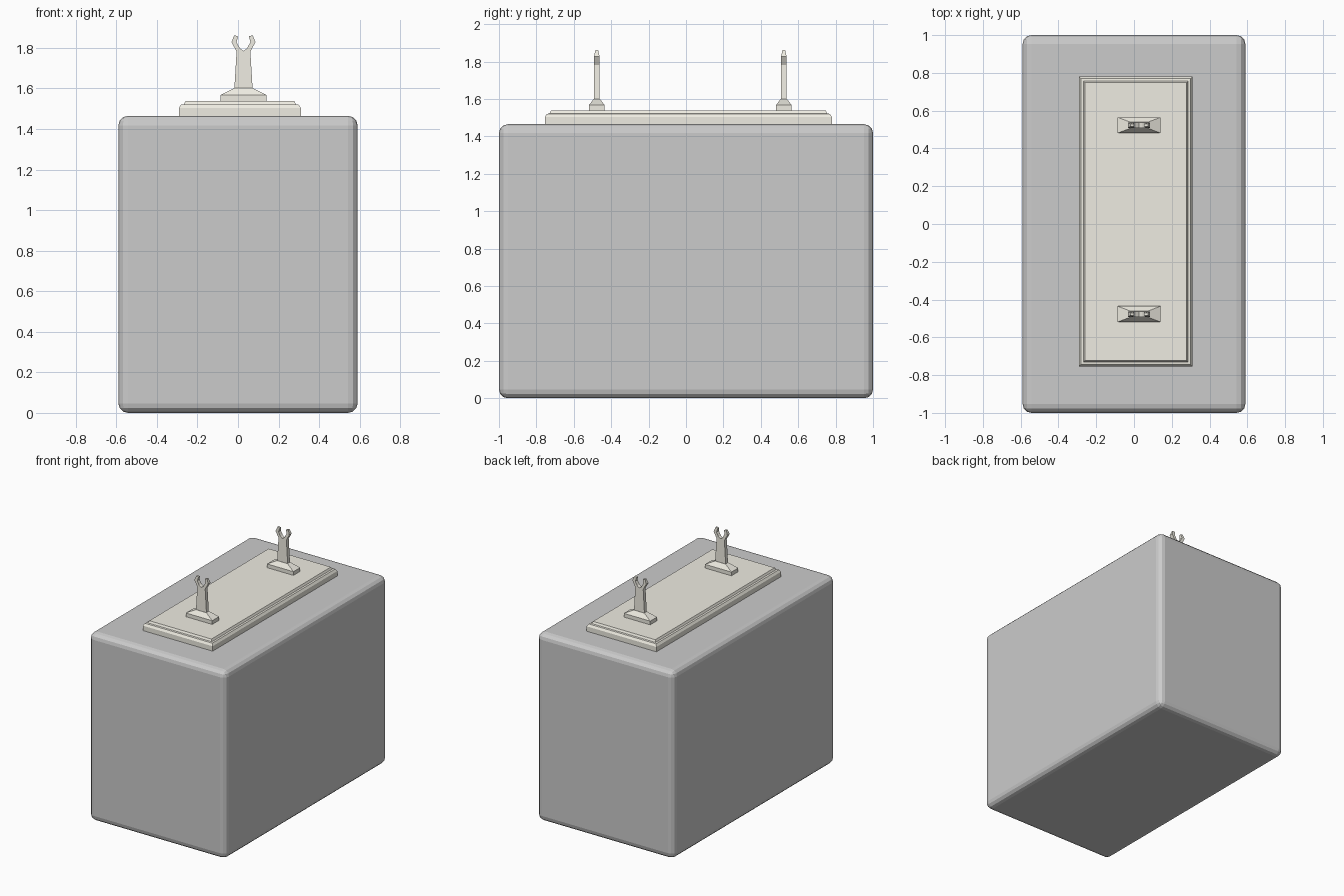
import bpy, bmesh

if "Cube" in bpy.data.objects:
    bpy.data.objects.remove(bpy.data.objects["Cube"])

TOP = 1.465            # top of the block
CX = 0.027             # x centre of the forked posts

cream = bpy.data.materials.new("cream")
cream.diffuse_color = (0.86, 0.84, 0.76, 1)
cream.use_nodes = True
cream.node_tree.nodes["Principled BSDF"].inputs["Base Color"].default_value = cream.diffuse_color


def make_object(name, bm, mat=None):
    bmesh.ops.recalc_face_normals(bm, faces=bm.faces)
    me = bpy.data.meshes.new(name)
    bm.to_mesh(me)
    bm.free()
    ob = bpy.data.objects.new(name, me)
    bpy.context.collection.objects.link(ob)
    if mat:
        me.materials.append(mat)
    return ob


def loft(name, rings, mat=None):
    """Closed solid through equally long vertex rings."""
    bm = bmesh.new()
    loops = [[bm.verts.new(p) for p in ring] for ring in rings]
    n = len(loops[0])
    for a, b in zip(loops, loops[1:]):
        for i in range(n):
            j = (i + 1) % n
            bm.faces.new((a[i], a[j], b[j], b[i]))
    bm.faces.new(loops[0][::-1])
    bm.faces.new(loops[-1])
    return make_object(name, bm, mat)


def rect(cx, cy, hx, hy, z):
    return [(cx + sx * hx, cy + sy * hy, z)
            for sx, sy in ((-1, -1), (1, -1), (1, 1), (-1, 1))]


# Large block with rounded edges
bm = bmesh.new()
bmesh.ops.create_cube(bm, size=1)
for v in bm.verts:
    v.co = (v.co.x * 1.18, v.co.y * 2, (v.co.z + 0.5) * TOP)
bmesh.ops.bevel(bm, geom=bm.edges[:], offset=0.047, segments=3,
                profile=0.5, affect='EDGES')
make_object("block", bm)

# Stepped moulded plate: (inset, z)
steps = [(0, TOP - 0.005), (0, 1.503), (0.011, 1.52), (0.025, 1.522), (0.033, 1.538)]
loft("plate", [rect(0.009, 0.013, 0.301 - i, 0.768 - i, z) for i, z in steps], cream)

# Fork outline, right half from the foot up to the notch
half = [(0.045, 1.598), (0.034, 1.782), (0.059, 1.828), (0.046, 1.862),
        (0.027, 1.857), (0.034, 1.828), (0.018, 1.798)]
outline = half + [(0, 1.785)] + [(-x, z) for x, z in reversed(half)]

for side, cy in (("front", -0.477), ("back", 0.523)):
    # Flared foot
    loft(side + "_foot", [rect(CX, cy, 0.114, 0.042, 1.533),
                          rect(CX, cy, 0.114, 0.042, 1.567),
                          rect(CX, cy, 0.046, 0.016, 1.601)], cream)

    # Forked post, thinner toward the prong tips
    def slab(s):
        return [(CX + x, cy + s * (0.007 if z > 1.84 else 0.0145), z) for x, z in outline]
    loft(side + "_fork", [slab(-1), slab(1)], cream)
